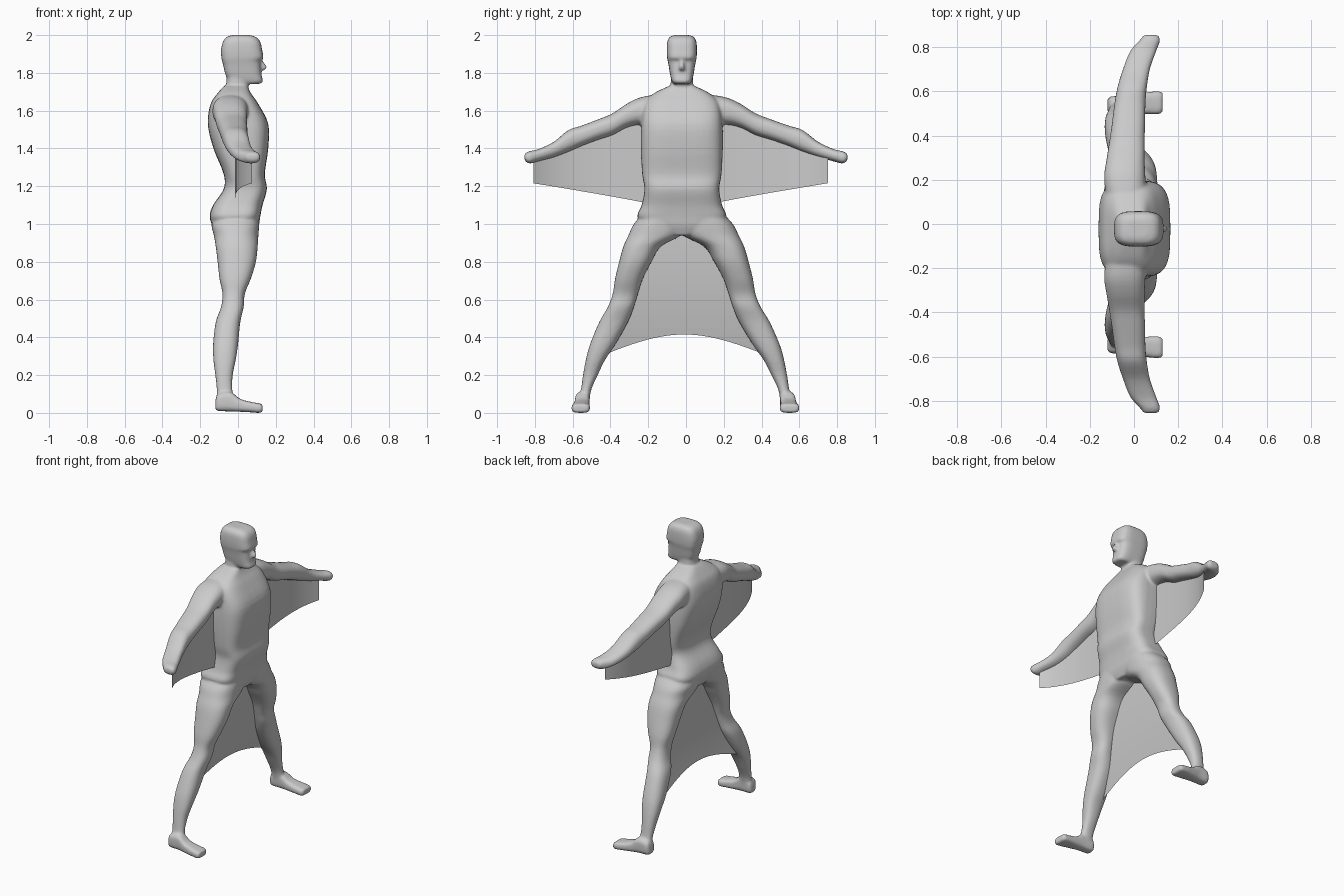
import bpy, bmesh, math
from mathutils import Vector

MID = -0.022  # the body sits slightly off y = 0
N = 40        # points around each cross-section


def catmull(rows, steps=4):
    """Smooth interpolation through the section rows."""
    out = []
    for i in range(len(rows) - 1):
        p = [rows[max(0, min(len(rows) - 1, i + k))] for k in (-1, 0, 1, 2)]
        for s in range(steps):
            t = s / steps
            out.append([0.5 * (2 * b + (c - a) * t + (2 * a - 5 * b + 4 * c - d) * t * t
                        + (3 * b - a - 3 * c + d) * t ** 3) for a, b, c, d in zip(*p)])
    return out + [list(rows[-1])]


def loft(bm, axis, rows, power=2.5, place=lambda v: v):
    """Rows are (position, a0, a1, b0, b1): rounded-box sections along an axis."""
    rings = []
    for t, a0, a1, b0, b1 in catmull(rows):
        ring = []
        for k in range(N):
            w = 2 * math.pi * k / N
            c, s = math.cos(w), math.sin(w)
            a = (a0 + a1) / 2 + (a1 - a0) / 2 * math.copysign(abs(c) ** (2 / power), c)
            b = (b0 + b1) / 2 + (b1 - b0) / 2 * math.copysign(abs(s) ** (2 / power), s)
            co = {'x': (t, a, b), 'y': (a, t, b), 'z': (a, b, t)}[axis]
            ring.append(bm.verts.new(place(Vector(co))))
        rings.append(ring)
    faces = [bm.faces.new(rings[0]), bm.faces.new(rings[-1][::-1])]
    for r0, r1 in zip(rings, rings[1:]):
        for k in range(N):
            j = (k + 1) % N
            faces.append(bm.faces.new((r0[k], r1[k], r1[j], r0[j])))
    bmesh.ops.recalc_face_normals(bm, faces=faces)


def add_object(name, bm):
    me = bpy.data.meshes.new(name)
    bm.to_mesh(me)
    bm.free()
    me.shade_smooth()
    ob = bpy.data.objects.new(name, me)
    bpy.context.collection.objects.link(ob)
    return ob


def sheet(name, fn, nu=24, nv=12):
    """Thin membrane from a function of u, v in 0..1."""
    bm = bmesh.new()
    g = [[bm.verts.new(fn(i / nu, j / nv)) for j in range(nv + 1)] for i in range(nu + 1)]
    for i in range(nu):
        for j in range(nv):
            bm.faces.new((g[i][j], g[i + 1][j], g[i + 1][j + 1], g[i][j + 1]))
    return add_object(name, bm)


def side(s):
    """Mirror a part, fading the body offset out towards hands and feet."""
    return lambda v: Vector((v.x, s * v.y + MID * max(0, 1 - max(0, v.y) / 0.7), v.z))


def centred(v):
    return Vector((v.x, v.y + MID, v.z))


body = bmesh.new()

# Torso
loft(body, 'z', [
    (0.94, -0.11, 0.09, -0.06, 0.06), (0.99, -0.135, 0.11, -0.19, 0.19),
    (1.04, -0.15, 0.118, -0.235, 0.235), (1.10, -0.132, 0.13, -0.213, 0.213),
    (1.185, -0.076, 0.153, -0.198, 0.198), (1.265, -0.076, 0.142, -0.21, 0.21),
    (1.40, -0.13, 0.16, -0.217, 0.217), (1.53, -0.16, 0.16, -0.215, 0.215),
    (1.635, -0.145, 0.108, -0.2, 0.2), (1.69, -0.11, 0.07, -0.15, 0.15),
    (1.73, -0.075, 0.05, -0.07, 0.07)], 3.6, centred)

# Neck and head
loft(body, 'z', [
    (1.66, -0.085, 0.06, -0.065, 0.065), (1.73, -0.065, 0.055, -0.06, 0.06),
    (1.78, -0.06, 0.05, -0.058, 0.058), (1.84, -0.07, 0.05, -0.06, 0.06)], 2.6, centred)
loft(body, 'z', [
    (1.742, -0.01, 0.115, -0.042, 0.042), (1.755, -0.04, 0.132, -0.053, 0.053),
    (1.79, -0.066, 0.124, -0.062, 0.062), (1.84, -0.078, 0.12, -0.07, 0.07),
    (1.865, -0.085, 0.12, -0.075, 0.075), (1.88, -0.088, 0.134, -0.078, 0.078),
    (1.92, -0.09, 0.128, -0.08, 0.08), (1.965, -0.08, 0.118, -0.077, 0.077),
    (1.99, -0.06, 0.095, -0.064, 0.064), (2.0, -0.03, 0.06, -0.04, 0.04)], 3.4, centred)
# Nose
loft(body, 'z', [
    (1.87, 0.09, 0.125, -0.01, 0.01), (1.835, 0.09, 0.152, -0.014, 0.014),
    (1.818, 0.09, 0.145, -0.018, 0.018), (1.81, 0.09, 0.12, -0.012, 0.012)], 2.2, centred)

for s in (1, -1):
    # Arm with closed mitten hand
    loft(body, 'y', [
        (0.10, -0.12, 0.06, 1.52, 1.69), (0.22, -0.135, 0.052, 1.525, 1.672),
        (0.30, -0.125, 0.048, 1.51, 1.637), (0.38, -0.112, 0.048, 1.47, 1.585),
        (0.46, -0.10, 0.05, 1.445, 1.553), (0.55, -0.088, 0.052, 1.412, 1.52),
        (0.62, -0.075, 0.058, 1.382, 1.497), (0.70, -0.05, 0.072, 1.353, 1.435),
        (0.78, -0.018, 0.10, 1.332, 1.397), (0.83, 0.025, 0.118, 1.32, 1.385),
        (0.855, 0.045, 0.108, 1.338, 1.372)], 2.5, side(s))
    # Leg
    loft(body, 'z', [
        (1.08, -0.12, 0.11, 0.0, 0.19), (1.0, -0.14, 0.112, -0.02, 0.262),
        (0.94, -0.128, 0.108, 0.005, 0.292), (0.88, -0.118, 0.104, 0.115, 0.32),
        (0.80, -0.108, 0.095, 0.165, 0.343), (0.71, -0.098, 0.068, 0.213, 0.365),
        (0.63, -0.082, 0.036, 0.24, 0.378), (0.56, -0.09, 0.03, 0.262, 0.405),
        (0.48, -0.118, 0.012, 0.295, 0.452), (0.36, -0.132, 0.0, 0.365, 0.503),
        (0.28, -0.13, -0.012, 0.42, 0.525), (0.2, -0.12, -0.028, 0.46, 0.54),
        (0.12, -0.112, -0.03, 0.496, 0.552), (0.05, -0.115, -0.015, 0.505, 0.57)],
        2.4, side(s))
    # Foot
    loft(body, 'x', [
        (-0.12, 0.515, 0.565, 0.02, 0.065), (-0.105, 0.505, 0.58, 0.01, 0.10),
        (-0.04, 0.505, 0.583, 0.008, 0.11), (0.01, 0.505, 0.59, 0.006, 0.075),
        (0.07, 0.503, 0.6, 0.003, 0.058), (0.115, 0.503, 0.603, 0.0, 0.05),
        (0.13, 0.515, 0.595, 0.008, 0.042)], 3.2, side(s))

# Fuse all body parts into one continuous skin
figure = add_object("figure_body", body)
fuse = figure.modifiers.new("fuse", 'REMESH')
fuse.mode = 'VOXEL'
fuse.voxel_size = 0.008
fuse.use_smooth_shade = True
soften = figure.modifiers.new("soften", 'SMOOTH')
soften.factor = 0.5
soften.iterations = 4


# Arm membranes
def wing(s):
    def fn(u, v):
        d = 0.17 + 0.61 * u
        top = 1.615 - 0.255 * u
        bottom = 1.108 + 0.108 * u ** 0.92
        return Vector((-0.015 + 0.09 * u ** 4, s * d + MID * 1.3, top + (bottom - top) * v))
    return fn


sheet("left_arm_membrane", wing(1))
sheet("right_arm_membrane", wing(-1))


# Membrane between the legs
def web(u, v):
    u = 2 * u - 1
    z = 0.96 + (0.415 - 0.115 * u * u - 0.96) * v
    return Vector((-0.02 - 0.08 * ((0.96 - z) / 0.66) ** 2,
                   MID * z + u * (0.12 + 0.5 * (0.95 - z)), z))


sheet("leg_membrane", web, 32, 16)
